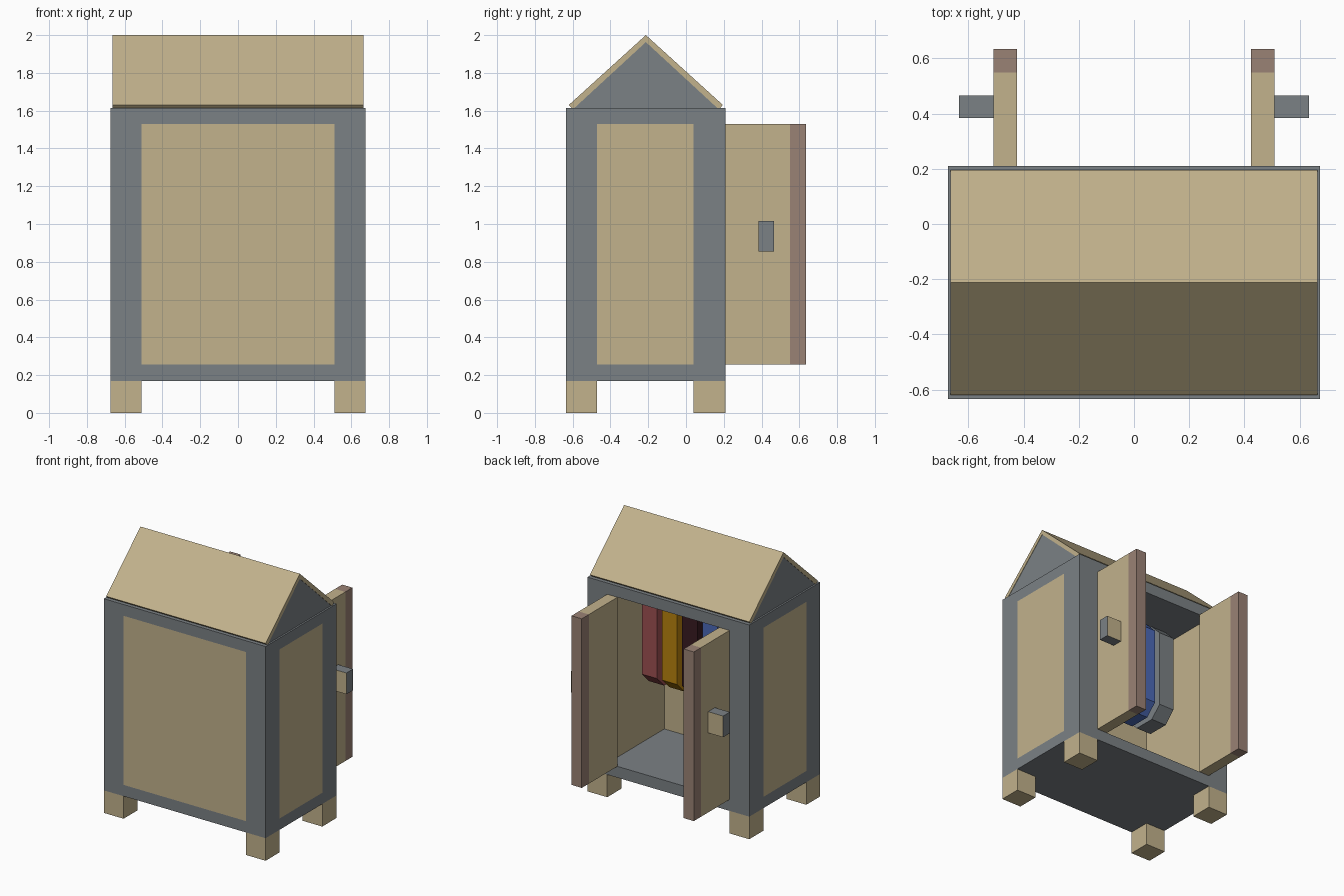
import bpy, bmesh

if "Cube" in bpy.data.objects:
    bpy.data.objects.remove(bpy.data.objects["Cube"])


def mat(name, r, g, b):
    m = bpy.data.materials.new(name)
    lin = [(c / 255 / 12.92) if c < 11 else ((c / 255 + 0.055) / 1.055) ** 2.4 for c in (r, g, b)]
    m.diffuse_color = (*lin, 1)
    m.use_nodes = True
    m.node_tree.nodes["Principled BSDF"].inputs["Base Color"].default_value = m.diffuse_color
    return m


TAN = mat("tan wood", 194, 178, 140)
GREY = mat("slate grey", 123, 129, 133)
BROWN = mat("rosy brown", 154, 130, 117)
RED = mat("red cloth", 158, 80, 82)
ORANGE = mat("orange cloth", 184, 130, 14)
MAROON = mat("maroon cloth", 56, 26, 32)
BLUE = mat("blue cloth", 76, 106, 184)


def finish(name, bm, mats, rule=None):
    bmesh.ops.recalc_face_normals(bm, faces=bm.faces)
    if rule:
        for f in bm.faces:
            f.material_index = rule(f.normal)
    me = bpy.data.meshes.new(name)
    bm.to_mesh(me)
    bm.free()
    for m in mats:
        me.materials.append(m)
    ob = bpy.data.objects.new(name, me)
    bpy.context.collection.objects.link(ob)
    return ob


def box(name, x, y, z, mats, rule=None):
    """Box from (min, max) ranges."""
    bm = bmesh.new()
    bmesh.ops.create_cube(bm, size=1)
    for v in bm.verts:
        v.co = [r[0] if c < 0 else r[1] for c, r in zip(v.co, (x, y, z))]
    return finish(name, bm, mats, rule)


def prism(name, profile, x0, x1, mats):
    """Extrude a (y, z) profile along x."""
    bm = bmesh.new()
    f = bm.faces.new([bm.verts.new((x0, y, z)) for y, z in profile])
    ext = bmesh.ops.extrude_face_region(bm, geom=[f])
    for v in ext["geom"]:
        if isinstance(v, bmesh.types.BMVert):
            v.co.x = x1
    return finish(name, bm, mats)


W, I = 0.675, 0.51            # half width outside and inside
YF, YFI, YBI, YB = -0.635, -0.47, 0.04, 0.21
Z0, Z1, Z2, Z3 = 0.17, 0.255, 1.53, 1.615
YM = (YF + YB) / 2

# cabinet floor, ceiling and front panel
box("cabinet_floor", (-W, W), (YF, YB), (Z0, Z1), [GREY])
box("cabinet_ceiling", (-W, W), (YF, YB), (Z2, Z3), [GREY])
box("front_panel", (-I, I), (YF, YFI), (Z1, Z2), [TAN])

for s, side in ((-1, "left"), (1, "right")):
    def xr(a, b):
        return tuple(sorted((s * a, s * b)))
    # side panel, corner posts (wood lining inside) and legs
    box(side + "_panel", xr(I, W), (YFI, YBI), (Z1, Z2), [TAN])
    for end, y in (("front", (YF, YFI)), ("back", (YBI, YB))):
        box(f"{end}_{side}_post", xr(I, W), y, (Z1, Z2), [GREY, TAN],
            lambda n, s=s: 1 if n.x * s < -0.5 else 0)
        box(f"{end}_{side}_leg", xr(I, W), y, (0, Z0), [TAN])
    # open door with edge strip and handle
    box(side + "_door", xr(0.425, I), (YB, 0.55), (Z1, Z2), [TAN])
    box(side + "_door_edge", xr(0.425, I), (0.55, 0.635), (Z1, Z2), [BROWN])
    box(side + "_door_handle", xr(I, 0.635), (0.385, 0.465), (0.855, 1.015), [GREY, TAN],
        lambda n: 1 if abs(n.y) > 0.5 else 0)

# pitched roof: grey gable core under two sloping boards
prism("roof_gable", [(YM - 0.385, Z3 - 0.005), (YM + 0.385, Z3 - 0.005), (YM, 1.967)],
      -0.662, 0.662, [GREY])
prism("roof_boards", [(YM, 2.0), (YM - 0.408, 1.63), (YM - 0.386, 1.607), (YM, 1.963),
                      (YM + 0.386, 1.607), (YM + 0.408, 1.63)], -0.665, 0.665, [TAN])

# row of hanging garments with chamfered ends
y0, y1, b, t, c = -0.38, -0.045, 0.775, 1.525, 0.085
shape = [(y0 + c, b), (y1 - c, b), (y1, b + c), (y1, t - c),
         (y1 - c, t), (y0 + c, t), (y0, t - c), (y0, b + c)]
cloth = [("grey", GREY), ("blue", BLUE), ("maroon", MAROON), ("orange", ORANGE), ("red", RED)]
for i, (n, m) in enumerate(cloth):
    x = (i - 2) * 0.168
    prism(n + "_garment", shape, x - 0.063, x + 0.063, [m])
